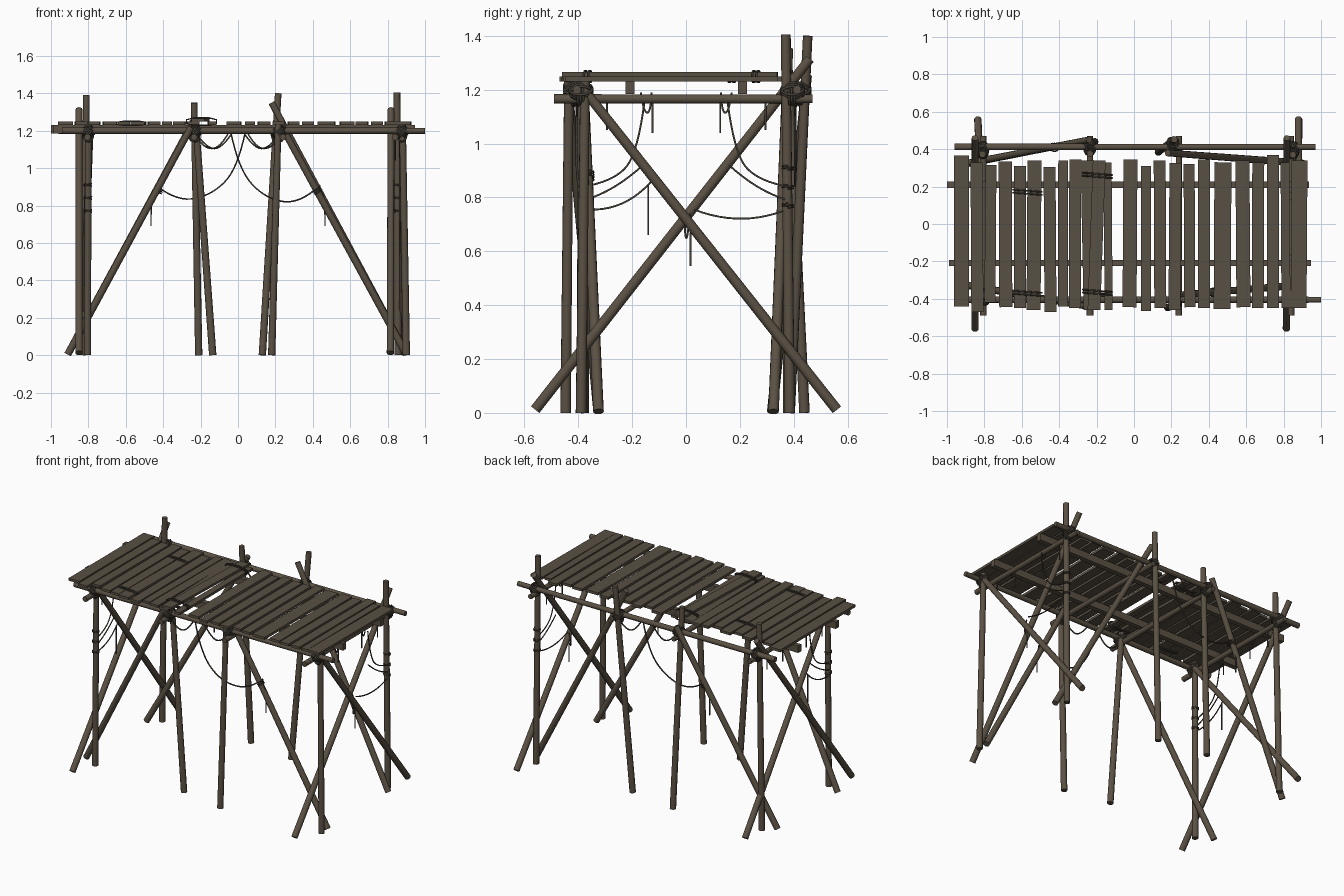
import bpy, bmesh, math
from mathutils import Vector, Matrix

def material(name, rgb):
    m = bpy.data.materials.new(name)
    m.diffuse_color = (*rgb, 1)
    return m

WOOD = material("weathered wood", (0.105, 0.083, 0.058))
PLANK = material("deck wood", (0.098, 0.079, 0.056))
ROPE = material("dark rope", (0.062, 0.053, 0.040))

def add_object(name, data, mat):
    ob = bpy.data.objects.new(name, data)
    data.materials.append(mat)
    bpy.context.collection.objects.link(ob)
    return ob

def pole(name, a, b, r=0.019):
    """Round log between two points, a little thinner at its far end."""
    a, b = Vector(a), Vector(b)
    d = b - a
    bm = bmesh.new()
    rot = Matrix.Translation((a + b) / 2) @ d.to_track_quat('Z', 'Y').to_matrix().to_4x4()
    bmesh.ops.create_cone(bm, cap_ends=True, segments=12, radius1=r * 1.04,
                          radius2=r * 0.94, depth=d.length, matrix=rot)
    me = bpy.data.meshes.new(name)
    bm.to_mesh(me)
    bm.free()
    ob = add_object(name, me, WOOD)
    bpy.ops.object.select_all(action='DESELECT')
    bpy.context.view_layer.objects.active = ob
    ob.select_set(True)
    bpy.ops.object.shade_smooth_by_angle(angle=math.radians(40))

def box(name, centre, size, mat, yaw=0):
    bm = bmesh.new()
    m = (Matrix.Translation(centre) @ Matrix.Rotation(yaw, 4, 'Z') @ Matrix.Diagonal((*size, 1)))
    bmesh.ops.create_cube(bm, size=1, matrix=m)
    me = bpy.data.meshes.new(name)
    bm.to_mesh(me)
    bm.free()
    add_object(name, me, mat)

def rope(name, pts, r=0.0045, kind='NURBS', cyclic=False):
    cu = bpy.data.curves.new(name, 'CURVE')
    cu.dimensions = '3D'
    cu.bevel_depth, cu.bevel_resolution, cu.use_fill_caps = r, 1, True
    s = cu.splines.new(kind)
    s.points.add(len(pts) - 1)
    for p, co in zip(s.points, pts):
        p.co = (*co, 1)
    s.use_cyclic_u = cyclic
    if kind == 'NURBS':
        s.order_u, s.use_endpoint_u, s.resolution_u = 3, True, 6
    add_object(name, cu, ROPE)

def coil(name, c, axis, u, ru, rv, turns=3, pitch=0.010, r=0.005):
    """Rope wound around a joint; ru and rv are the half sizes of the loop."""
    c, axis, u = Vector(c), Vector(axis).normalized(), Vector(u).normalized()
    v = axis.cross(u)
    pts = []
    for i in range(turns * 12 + 1):
        t = i / 12
        a = t * math.tau
        pts.append(c + u * ru * math.cos(a) + v * rv * math.sin(a) + axis * pitch * (t - turns / 2))
    rope(name, pts, r, 'POLY')

# Long side rails and square joists
pole("back_rail", (-0.96, 0.412, 1.2), (0.97, 0.412, 1.2), 0.017)
pole("front_rail", (-0.94, -0.405, 1.2), (1.0, -0.405, 1.2), 0.017)
box("back_joist", (-0.033, 0.21, 1.208), (1.935, 0.033, 0.047), WOOD)
box("front_joist", (-0.022, -0.208, 1.208), (1.935, 0.033, 0.047), WOOD)

# Cross beams under the deck
for x in (-0.805, -0.235, 0.24, 0.84):
    pole("cross_beam", (x, -0.49, 1.166), (x, 0.47, 1.166), 0.017)

# Upright posts: back ones rise past the deck
pole("back_corner_post", (-0.835, 0.38, 0), (-0.81, 0.372, 1.39))
pole("back_corner_post", (0.855, 0.385, 0), (0.85, 0.37, 1.405))
pole("back_inner_post", (-0.21, 0.44, 0), (-0.235, 0.375, 1.35))
pole("back_inner_post", (0.13, 0.385, 0), (0.215, 0.452, 1.4))
pole("front_corner_post", (-0.805, -0.38, 0), (-0.80, -0.375, 1.23))
pole("front_corner_post", (0.9, -0.39, 0), (0.88, -0.375, 1.23))
pole("front_inner_post", (-0.135, -0.385, 0), (-0.225, -0.385, 1.23))
pole("front_inner_post", (0.18, -0.447, 0), (0.215, -0.435, 1.23))

# Leaning braces along the sides
pole("back_side_brace", (-0.91, 0.32, 0.005), (-0.24, 0.45, 1.25))
pole("back_side_brace", (0.9, 0.325, 0.005), (0.18, 0.38, 1.35))
pole("front_side_brace", (-0.91, -0.325, 0.005), (-0.25, -0.44, 1.22))
pole("front_side_brace", (0.9, -0.325, 0.005), (0.235, -0.38, 1.22))

# Crossed braces at both ends
pole("end_brace", (-0.85, -0.56, 0.012), (-0.85, 0.46, 1.315))
pole("end_brace", (-0.835, 0.56, 0.012), (-0.79, -0.395, 1.22))
pole("end_brace", (0.815, -0.56, 0.012), (0.818, 0.46, 1.315))
pole("end_brace", (0.88, 0.56, 0.012), (0.88, -0.395, 1.22))

# Deck planks: left edge, right edge, back end, front end
PLANKS = [(-.963, -.882, .365, -.44), (-.872, -.807, .33, -.47), (-.797, -.738, .315, -.42),
          (-.722, -.652, .335, -.445), (-.642, -.578, .31, -.45), (-.572, -.497, .34, -.46),
          (-.481, -.417, .305, -.47), (-.406, -.353, .34, -.44), (-.347, -.283, .345, -.45),
          (-.16, -.117, .33, -.46), (-.059, .016, .345, -.445), (.037, .091, .31, -.465),
          (.107, .171, .34, -.45), (.187, .251, .325, -.46), (.267, .326, .32, -.445),
          (.342, .406, .345, -.45), (.428, .519, .33, -.455), (.545, .62, .34, -.445),
          (.631, .695, .33, -.45), (.711, .775, .37, -.45), (.786, .834, .33, -.45),
          (.84, .925, .34, -.45)]
for i, (x0, x1, y1, y0) in enumerate(PLANKS):
    box("deck_plank", ((x0 + x1) / 2, (y0 + y1) / 2, 1.240), (x1 - x0, y1 - y0, 0.017),
        PLANK, 0.007 * math.sin(i * 2.3))
box("deck_plank", (-0.245, -0.06, 1.241), (0.065, 0.80, 0.017), PLANK, 0.02)
box("loose_plank", (-0.20, -0.06, 1.258), (0.068, 0.80, 0.016), PLANK, -0.035)

# Rope loops holding pairs of planks together
for x, y, w, z, h in ((-0.57, 0.17, 0.078, 1.240, .011), (-0.57, -0.37, 0.078, 1.240, .011),
                      (-0.195, 0.26, 0.08, 1.249, .020), (-0.195, -0.365, 0.08, 1.249, .020)):
    for k in (-0.008, 0.008):
        outline = [(-w, -h / 2), (-w, h / 2), (-w * .5, h), (w * .5, h),
                   (w, h / 2), (w, -h / 2), (w * .5, -h), (-w * .5, -h)]
        rope("plank_tie", [(x + a, y + k - a * .08, z + b) for a, b in outline],
             0.0045, 'POLY', True)

# Lashings where posts meet the rails
for x, y in ((-.81, .395), (-.237, .41), (.207, .42), (.85, .395),
             (-.80, -.39), (-.23, -.405), (.222, -.41), (.875, -.39)):
    for s in (1, -1):
        coil("joint_lashing", (x, y, 1.195), (s, 0, 1), (0, 1, 0), 0.042, 0.032)
    coil("beam_lashing", (x, y, 1.183), (0, 1, 0.2), (0, 0, 1), 0.040, 0.028)

# Rope hanging off the joists near each end
for x in (-0.815, 0.84):
    for y in (-0.208, 0.21):
        s = 1 if y < 0 else -1
        rope("joist_tie", [(x, y + .04 * s, 1.19), (x, y + .052 * s, 1.11), (x, y + .078 * s, 1.12),
                           (x, y + .08 * s, 1.19)], 0.004)
        rope("rope_tail", [(x, y + .083 * s, 1.15), (x, y + .083 * s, 1.04)], 0.004, 'POLY')
        rope("rope_tail", [(x, y - .085 * s, 1.15), (x, y - .085 * s, 1.05)], 0.004, 'POLY')

# Slack ropes from the end posts to the crossed braces
for x, s in ((-0.815, -1), (0.865, 1)):
    def swag(*yz):
        rope("slack_rope", [(x, s * y, z) for y, z in yz], 0.004)
    swag((.38, .84), (.27, .86), (.18, .96), (.155, 1.15))
    swag((.38, .79), (.27, .82), (.16, .92))
    if s < 0:
        swag((.36, .755), (.22, .75), (.12, .87))
        swag((.14, .85), (.14, .66))
    else:
        swag((.36, .75), (.20, .69), (.03, .755))
        swag((-.005, .74), (-.005, .66), (.005, .64), (.015, .74))
        swag((.017, .67), (.017, .545))
    for z in (.77, .84, .91):
        coil("post_binding", (.853 if s > 0 else -.803, s * .378, z), (0, 0, 1), (1, 0, 0),
             .021, .021, 2, .008, .003)

# Slack ropes along the back (left) and the front (right)
for s, y, yb, dz in ((-1, 0.405, 0.41, .015), (1, -0.405, -0.364, 0)):
    rope("long_slack_rope", [(-.04 * s, y, 1.2), (.0 * s, y, 1.0), (.14 * s, y, .84 + dz),
                             (.33 * s, yb, .805 + dz), (.44 * s, yb, .91)], 0.0045)
    rope("short_slack_rope", [(.03 * s, y, 1.19), (.09 * s, y, 1.10), (.17 * s, y, 1.11),
                              (.22 * s, y, 1.18)], 0.0045)
    rope("short_slack_rope", [(-.23 * s, y, 1.18), (-.19 * s, y, 1.11), (-.1 * s, y, 1.10),
                              (-.05 * s, y, 1.19)], 0.0045)
    rope("rope_tail", [(.44 * s, yb, .88), (.46 * s, yb, .86), (.465 * s, yb, .78),
                       (.465 * s, yb, .69)], 0.004)
    coil("brace_binding", (.425 * s, yb, .88), (-.48 * s, 0, .88), (0, 1, 0),
         .022, .022, 3, .010, .003)
